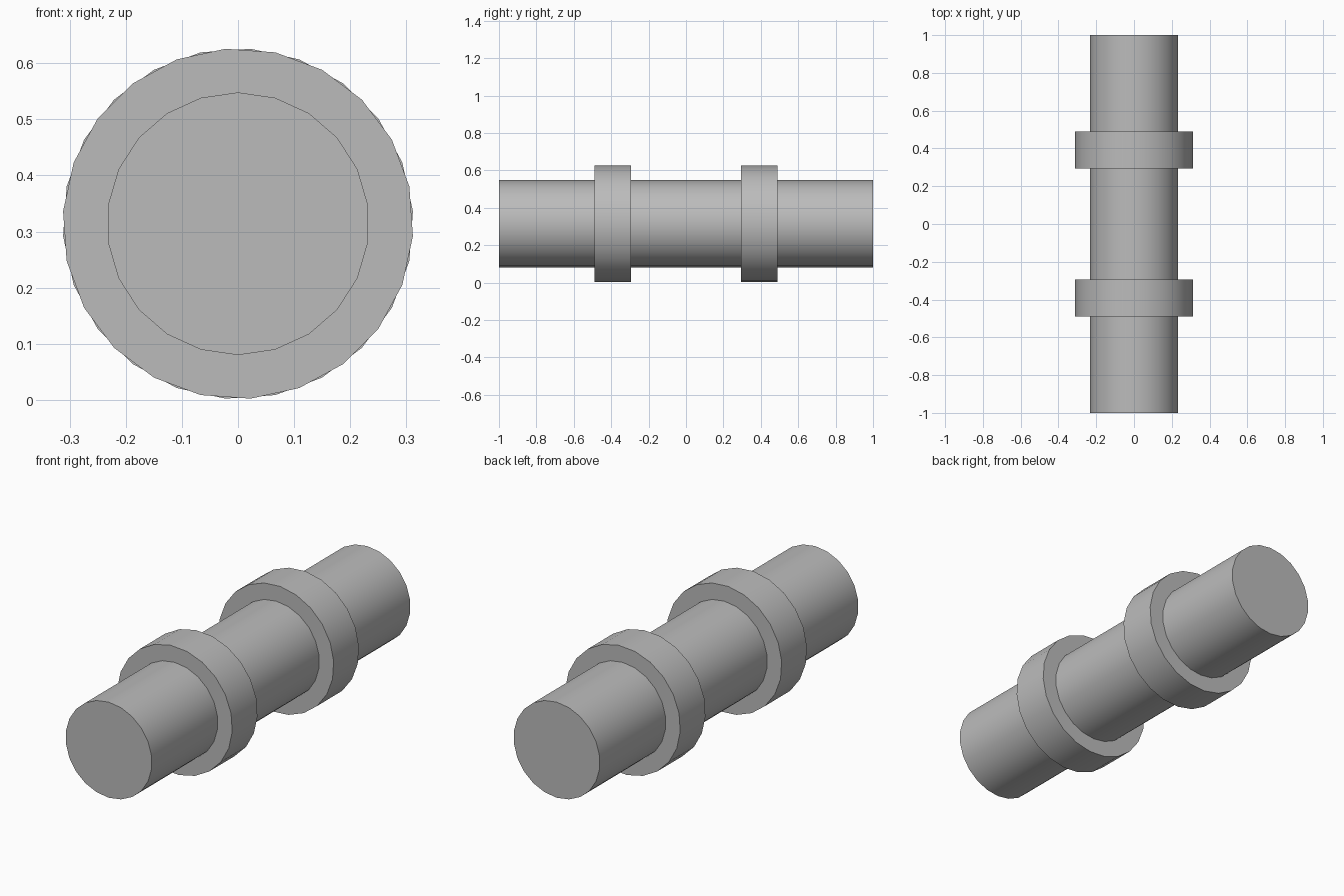
import bpy
import bmesh
from math import sin, cos, tau, radians

SIDES = 22
STEP = tau / SIDES
AXIS_Z = 0.314

cube = bpy.data.objects.get("Cube")
if cube:
    bpy.data.objects.remove(cube, do_unlink=True)

grey = bpy.data.materials.new("plain grey")
grey.use_nodes = True
colour = (0.5, 0.5, 0.5, 1)
grey.diffuse_color = colour
grey.node_tree.nodes["Principled BSDF"].inputs["Base Color"].default_value = colour


def rod(name, radius, y_start, y_end, turn=0.0):
    """Capped cylinder along y; turn tips its top corner towards +x."""
    bm = bmesh.new()
    ring = []
    for i in range(SIDES):
        a = i * STEP + turn
        ring.append(bm.verts.new((radius * sin(a), y_start, AXIS_Z + radius * cos(a))))
    cap = bm.faces.new(ring)
    # Keep the start cap and extrude a copy to the far end
    out = bmesh.ops.extrude_face_region(bm, geom=[cap], use_keep_orig=True)
    moved = [g for g in out["geom"] if isinstance(g, bmesh.types.BMVert)]
    bmesh.ops.translate(bm, vec=(0, y_end - y_start, 0), verts=moved)
    bmesh.ops.recalc_face_normals(bm, faces=bm.faces[:])
    mesh = bpy.data.meshes.new(name)
    bm.to_mesh(mesh)
    bm.free()
    mesh.materials.append(grey)
    obj = bpy.data.objects.new(name, mesh)
    bpy.context.collection.objects.link(obj)
    # Smooth round side, sharp rims
    bpy.ops.object.select_all(action="DESELECT")
    obj.select_set(True)
    bpy.context.view_layer.objects.active = obj
    bpy.ops.object.shade_smooth_by_angle(angle=radians(30))
    return obj


# Long shaft and its two collars
rod("shaft", 0.234, -1.0, 1.0)
rod("front_collar", 0.3125, -0.49, -0.295, -STEP / 4)
rod("rear_collar", 0.3125, 0.295, 0.49, STEP / 4)
